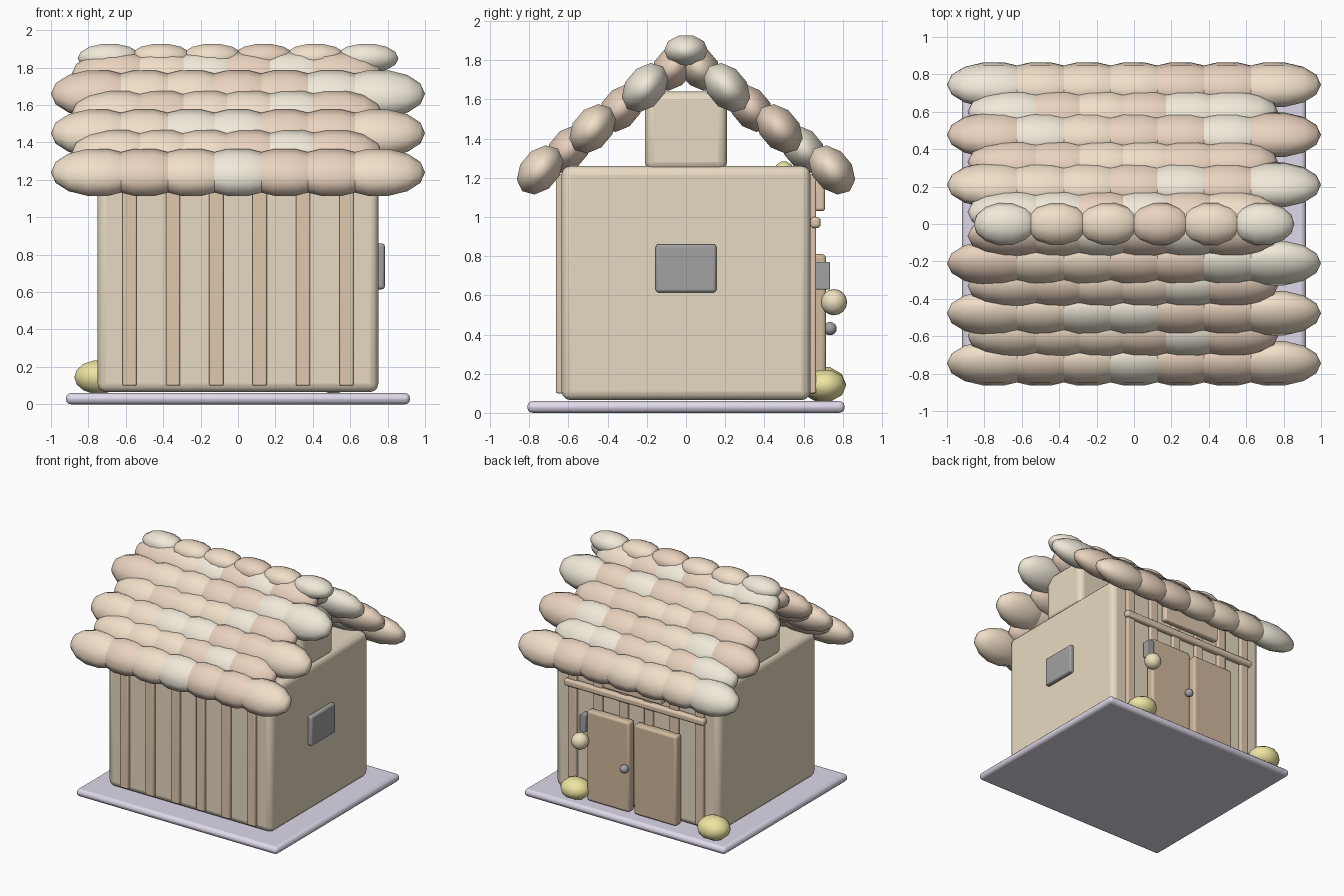
import bpy, math, random
from mathutils import Matrix

if "Cube" in bpy.data.objects:
    bpy.data.objects.remove(bpy.data.objects["Cube"])

random.seed(4)


def mat(name, r, g, b):
    m = bpy.data.materials.new(name)
    m.diffuse_color = (r, g, b, 1)
    m.use_nodes = True
    m.node_tree.nodes["Principled BSDF"].inputs["Base Color"].default_value = m.diffuse_color
    return m


WALL = mat("wall", .80, .70, .54)
SLAT = mat("slat", .74, .58, .43)
DOOR = mat("door_wood", .64, .49, .34)
BASE = mat("base", .74, .69, .82)
HAY = mat("hay", .85, .78, .36)
GLOW = mat("glow", .86, .76, .52)
DARK = mat("dark", .36, .36, .36)
TILES = [mat("tile_tan", .88, .74, .58), mat("tile_pink", .83, .65, .52), mat("tile_cream", .88, .82, .70)]


def smooth():
    bpy.ops.object.shade_smooth_by_angle(angle=math.radians(50))


def box(name, x, y, z, m, bevel=.01):
    """Bevelled box from (min, max) ranges."""
    bpy.ops.mesh.primitive_cube_add(size=1)
    ob = bpy.context.object
    ob.name = name
    size = [b - a for a, b in (x, y, z)]
    mid = [(a + b) / 2 for a, b in (x, y, z)]
    ob.data.transform(Matrix.Diagonal((*size, 1)))
    ob.location = mid
    ob.data.materials.append(m)
    b = ob.modifiers.new("bevel", 'BEVEL')
    b.width, b.segments = bevel, 3
    smooth()
    return ob


def blob(name, loc, radii, m, seg=10, rings=7, tilt=0):
    """Ellipsoid with its poles along x, tilted about x."""
    bpy.ops.mesh.primitive_uv_sphere_add(segments=seg, ring_count=rings, radius=1)
    ob = bpy.context.object
    ob.name = name
    ob.data.transform(Matrix.Rotation(tilt, 4, 'X') @ Matrix.Diagonal((*radii, 1))
                      @ Matrix.Rotation(math.pi / 2, 4, 'Y'))
    ob.location = loc
    ob.data.materials.append(m)
    smooth()
    return ob


# base, walls, attic
box("base", (-.92, .92), (-.81, .81), (0, .06), BASE, .028)
box("walls", (-.75, .75), (-.635, .635), (.065, 1.26), WALL, .045)
box("attic", (-.73, .73), (-.21, .21), (1.235, 1.64), WALL, .045)

# vertical wall slats, front and back
for side in (-1, 1):
    for i in range(6):
        x = -.58 + .232 * i
        y = sorted((side * .62, side * .663))
        box("wall_slat", (x - .038, x + .038), y, (.10, 1.22), SLAT, .008)

# roof: long and short rows of puffy tiles on both slopes
for side in (-1, 1):
    for i in range(3):
        for j in range(7):
            blob("roof_tile", (-.75 + .25 * j, side * (.745 - .268 * i), 1.24 + .21 * i),
                 (.25, .145, .103), random.choice(TILES), tilt=-side * math.radians(50))
        for j in range(6):
            blob("roof_tile_short", (-.64 + .232 * j, side * (.60 - .268 * i), 1.345 + .21 * i),
                 (.25, .14, .10), random.choice(TILES), tilt=-side * math.radians(50))
for j in range(6):
    blob("ridge_tile", (-.687 + .275 * j, 0, 1.85), (.17, .115, .083), random.choice(TILES))

# double door with knob
for x in ((.02, .41), (-.41, -.02)):
    box("door", x, (.64, .715), (.065, .81), DOOR, .02)
blob("door_knob", (.05, .735, .43), (.034, .034, .034), DARK, 16, 10)

# beam and sign board over the door
box("door_beam", (-.64, .64), (.635, .687), (.943, 1.0), SLAT, .018)
box("sign_board", (-.27, .27), (.655, .71), (1.03, 1.22), SLAT, .015)

# lantern
box("lantern_bracket", (.41, .46), (.66, .735), (.63, .77), DARK, .006)
blob("lantern", (.44, .755, .565), (.067, .067, .067), GLOW, 16, 10)

# side window
box("window", (.73, .785), (-.155, .155), (.615, .86), DARK, .015)

# hay tufts
blob("hay_left", (-.745, .70, .145), (.13, .12, .095), HAY)
blob("hay_right", (.51, .71, .14), (.12, .11, .085), HAY)
blob("hay_loft", (0, .50, 1.24), (.06, .05, .045), HAY)
